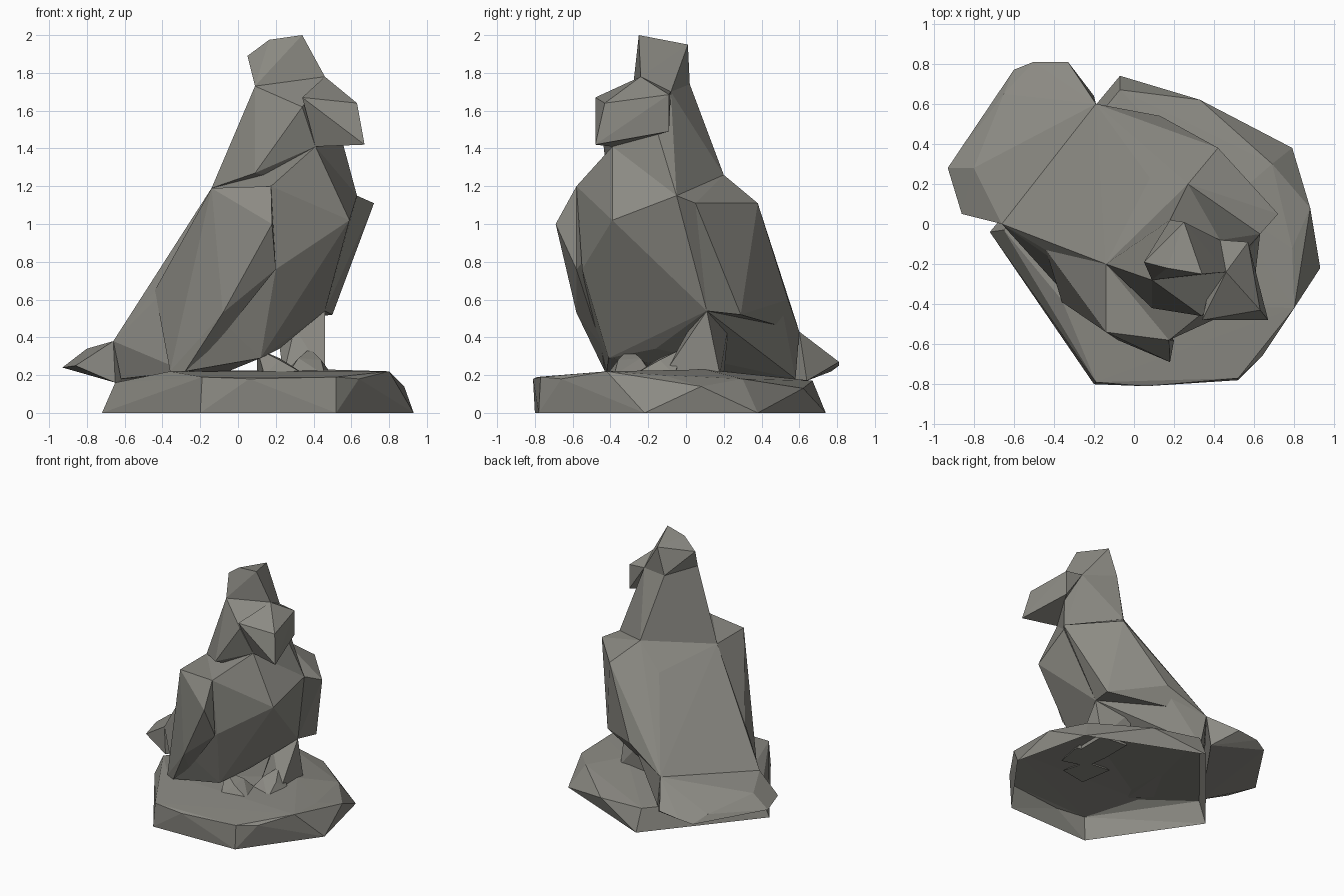
import bpy, bmesh

stone = bpy.data.materials.new("dark_stone")
stone.diffuse_color = (.26, .255, .228, 1)


def faceted(name, pts, open_bottom=False):
    """Flat-faced carved block: the hull around a few corner points."""
    bm = bmesh.new()
    for p in pts:
        bm.verts.new(p)
    bmesh.ops.convex_hull(bm, input=bm.verts[:])
    loose = [v for v in bm.verts if not v.link_faces]
    bmesh.ops.delete(bm, geom=loose, context='VERTS')
    bmesh.ops.recalc_face_normals(bm, faces=bm.faces[:])
    if open_bottom:
        low = [f for f in bm.faces if all(v.co.z < 0.001 for v in f.verts)]
        bmesh.ops.delete(bm, geom=low, context='FACES_ONLY')
    me = bpy.data.meshes.new(name)
    bm.to_mesh(me)
    bm.free()
    me.materials.append(stone)
    ob = bpy.data.objects.new(name, me)
    bpy.context.collection.objects.link(ob)
    return ob


def across(p):
    """Mirror a point over the bird's diagonal centre plane."""
    return (0.08 - p[1], 0.08 - p[0], p[2])


# Hollow rock base, open underneath
foot_ring = [(-.20, -.80), (.52, -.78), (.93, -.22), (.79, .38), (-.07, .74), (-.72, -.04)]
rock_top = [(-.65, -.03, .16), (-.36, -.38, .22), (-.19, -.79, .19), (.06, -.81, .18),
            (.52, -.77, .19), (.64, -.66, .18), (.80, -.42, .22), (.88, .08, .14),
            (.79, -.12, .20), (.69, .30, .18), (.33, .62, .13), (-.07, .67, .17),
            (.46, .10, .23)]
faceted("rock_base", [(x, y, 0) for x, y in foot_ring] + rock_top, True)

# Shared neck root, shoulder and chest corners
back_r, back_l = (-.14, -.20, 1.19), (.27, .20, 1.26)
front_r, front_l = (.175, -.58, 1.20), (.63, -.05, 1.15)
throat = (.41, -.39, 1.41)

# Torso tapering from the shoulders to the perch
faceted("torso", [back_r, back_l, front_r, front_l, throat,
                  (.59, -.39, 1.02), (.20, -.55, .76), (.08, .23, 1.06),
                  (.22, -.16, .34), (.12, -.41, .29), (.46, .11, .54),
                  (-.10, -.50, .50), (.13, .50, .60), (-.44, -.13, .65),
                  (-.19, .60, .43), (-.28, -.42, .22), (-.66, .0, .38),
                  (-.15, .58, .18), (-.62, .02, .18)])

# Broad tail overhanging the rock
faceted("tail", [(-.66, .0, .38), (-.19, .60, .43), (-.80, .28, .34), (-.93, .28, .24),
                 (-.86, .05, .25), (-.65, .65, .27), (-.60, .77, .22), (-.50, .81, .25),
                 (-.33, .81, .27), (-.65, .0, .16), (-.20, .64, .17)])

# Folded wings with squared shoulders
faceted("right_wing", [back_r, front_r, (-.14, -.54, 1.19), (.18, -.69, 1.0),
                       (.20, -.58, .76), (-.08, -.58, .53), (-.12, -.45, .36),
                       (-.28, -.43, .22), (-.36, -.39, .22), (-.44, -.13, .65)])
faceted("left_wing", [back_l, (.42, .38, 1.11), (.72, .05, 1.11), front_l,
                      (.46, .11, .54), (.50, .29, .52), (.13, .54, .60), (-.19, .60, .43)])

# Neck
faceted("neck", [back_r, back_l, front_l, throat, (.09, -.42, 1.27),
                 (.09, -.28, 1.73), (.18, .02, 1.74), (.46, -.24, 1.78),
                 (.43, -.08, 1.70), (.50, -.09, 1.49), (.34, -.46, 1.62)])

# Face with hooked beak, turned to one side
faceted("beak", [(.46, -.24, 1.78), (.63, -.43, 1.64), (.67, -.48, 1.42),
                 (.43, -.08, 1.70), (.57, -.09, 1.685), (.57, -.09, 1.49),
                 (.34, -.48, 1.67), throat])

# Crown of the head
faceted("crown", [(.05, -.19, 1.89), (.165, -.22, 1.975), (.25, .01, 1.95),
                  (.34, -.25, 2.0), (.46, -.24, 1.78), (.09, -.28, 1.73),
                  (.18, .02, 1.74), (.43, -.08, 1.70)])

# Legs and feet gripping the rock
leg = [(.46, .11, .54), (.30, .02, .45), (.20, .23, .50), (.46, -.12, .20),
       (.46, .18, .20), (.24, .20, .20), (.24, -.05, .20)]
foot = [(.32, -.14, .29), (.44, -.14, .28), (.26, -.22, .20), (.46, -.28, .20),
        (.50, -.06, .20), (.24, -.02, .20), (.38, -.02, .34)]
faceted("left_leg", leg)
faceted("left_foot", foot)
faceted("right_foot", [across(p) for p in foot])
